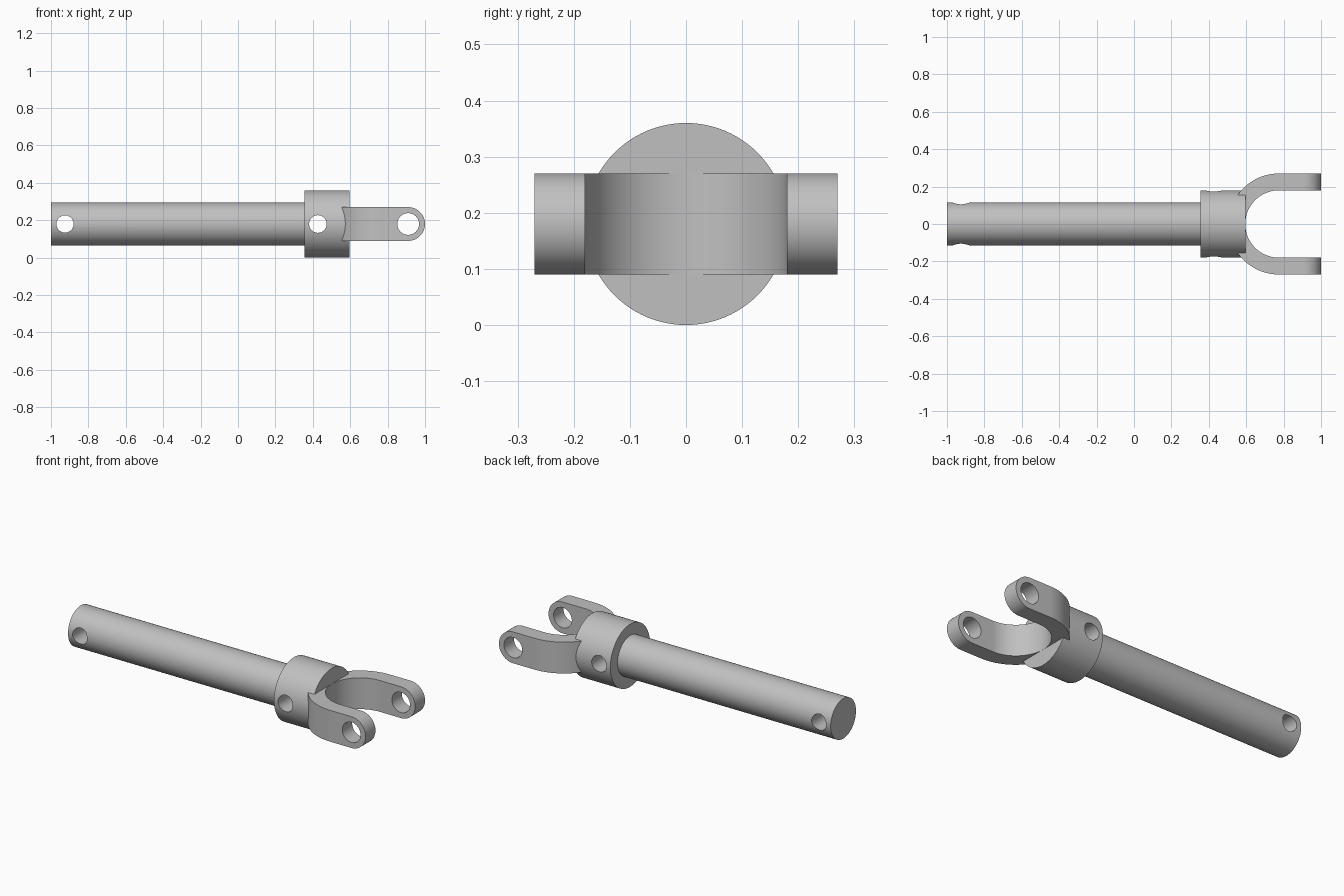
import bpy, bmesh
from math import sin, cos, pi
from mathutils import Matrix, Vector

old = bpy.data.objects.get("Cube")
if old:
    bpy.data.objects.remove(old)

AXIS_Z = 0.18      # height of the shaft centreline
COLLAR_END = 0.595
BEND_X = 0.775     # centre of the fork bend
EYE_X = 0.91       # centre of the fork eyes

steel = bpy.data.materials.new("steel_grey")
steel.use_nodes = True
GREY = (0.53, 0.53, 0.53, 1)
steel.diffuse_color = GREY
steel.node_tree.nodes["Principled BSDF"].inputs["Base Color"].default_value = GREY


def arc(cx, cy, r, start, end, steps):
    angles = [start + (end - start) * i / steps for i in range(steps + 1)]
    return [(cx + r * cos(a), cy + r * sin(a)) for a in angles]


def prism(name, outline, depth, to_world):
    """Extrude a flat outline by depth, then place it with a matrix."""
    bm = bmesh.new()
    face = bm.faces.new([bm.verts.new((x, y, 0)) for x, y in outline])
    top = bmesh.ops.extrude_face_region(bm, geom=[face])["geom"]
    verts = [v for v in top if isinstance(v, bmesh.types.BMVert)]
    bmesh.ops.translate(bm, verts=verts, vec=(0, 0, depth))
    bm.transform(to_world)
    bmesh.ops.recalc_face_normals(bm, faces=bm.faces)
    mesh = bpy.data.meshes.new(name)
    bm.to_mesh(mesh)
    bm.free()
    mesh.materials.append(steel)
    obj = bpy.data.objects.new(name, mesh)
    bpy.context.collection.objects.link(obj)
    return obj


def circle(x, y, r, sides):
    return arc(x, y, r, 0, 2 * pi, sides)[:-1]


def along_x(name, r, x0, x1):
    place = Matrix.Translation((x0, 0, AXIS_Z)) @ Matrix.Rotation(pi / 2, 4, 'Y')
    return prism(name, circle(0, 0, r, 96), x1 - x0, place)


def across_y(name, outline):
    """Extrude an x-z outline through the full width."""
    place = Matrix.Translation((0, 0.4, AXIS_Z)) @ Matrix.Rotation(pi / 2, 4, 'X')
    return prism(name, outline, 0.8, place)


def combine(obj, tool, operation):
    mod = obj.modifiers.new(operation.lower(), 'BOOLEAN')
    mod.operation, mod.object, mod.solver = operation, tool, 'EXACT'
    bpy.ops.object.select_all(action='DESELECT')
    bpy.context.view_layer.objects.active = obj
    obj.select_set(True)
    bpy.ops.object.modifier_apply(modifier=mod.name)
    bpy.data.objects.remove(tool)


def drill(obj, x, r):
    combine(obj, across_y("hole_cutter", circle(x, 0, r, 48)), 'DIFFERENCE')


# Long shaft with a cross hole near its free end
shaft = along_x("shaft", 0.115, -1.0, 0.36)
drill(shaft, -0.925, 0.046)

# Thick collar with a cross pin hole
collar = along_x("collar", 0.18, 0.355, COLLAR_END)
drill(collar, 0.427, 0.047)

# U-shaped fork, trimmed to rounded ends and drilled through both eyes
reach = 1.05
outer = arc(BEND_X, 0, 0.27, pi / 2, 3 * pi / 2, 64)
inner = arc(BEND_X, 0, 0.18, 3 * pi / 2, pi / 2, 64)
u_shape = ([(reach, 0.27)] + outer + [(reach, -0.27), (reach, -0.18)]
           + inner + [(reach, 0.18)])
fork = prism("fork", u_shape, 0.4, Matrix.Translation((0, 0, AXIS_Z - 0.2)))
side = arc(EYE_X, 0, 0.09, -pi / 2, pi / 2, 48) + [(0.4, 0.09), (0.4, -0.09)]
combine(fork, across_y("rounded_bar", side), 'INTERSECT')
drill(fork, EYE_X, 0.058)

# Smooth the round faces, keep the rims sharp
for obj in (shaft, collar, fork):
    bpy.ops.object.select_all(action='DESELECT')
    obj.select_set(True)
    bpy.context.view_layer.objects.active = obj
    bpy.ops.object.shade_smooth_by_angle(angle=pi / 6)
